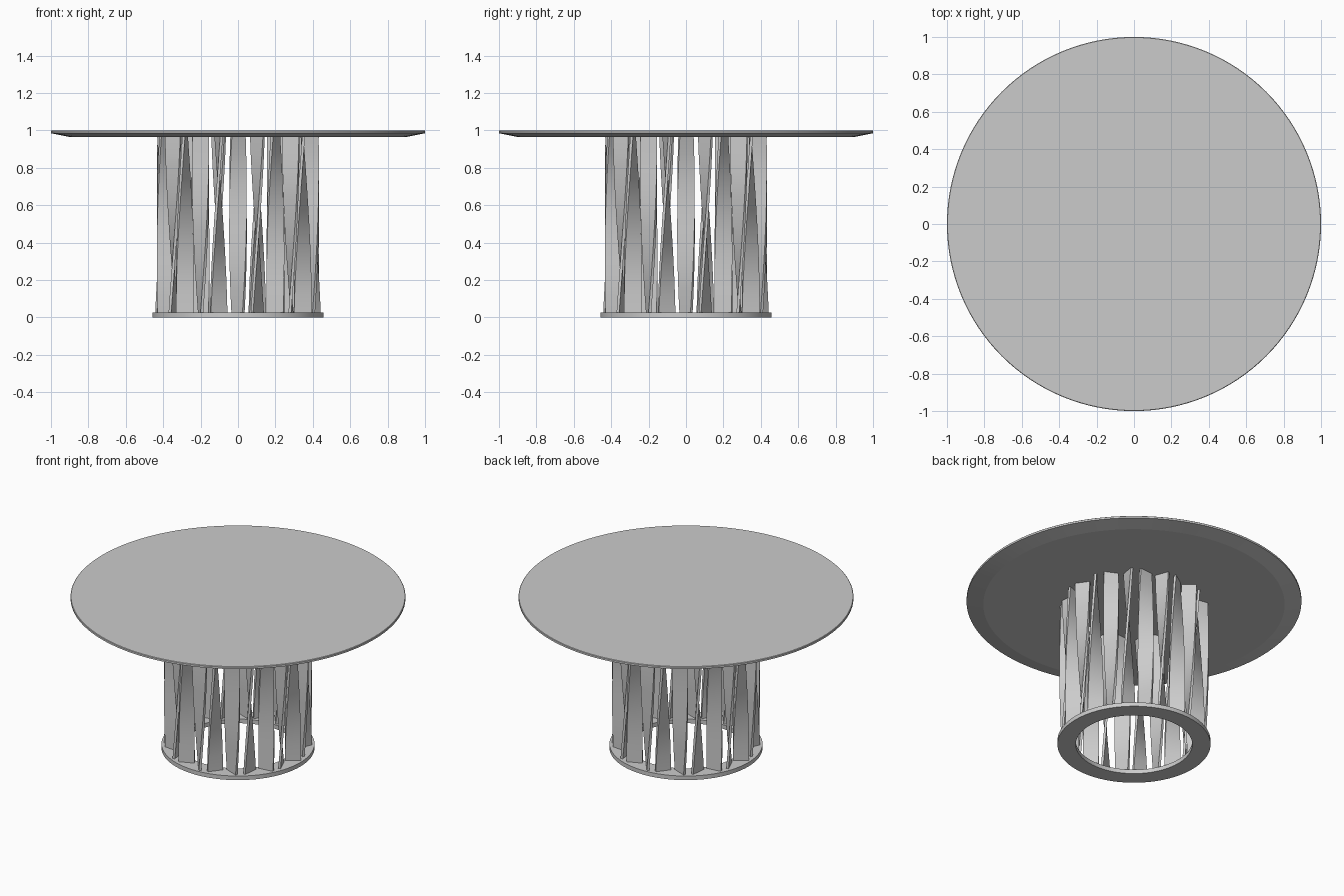
import bpy, bmesh
from math import pi, radians
from mathutils import Matrix, Vector

if "Cube" in bpy.data.objects:
    bpy.data.objects.remove(bpy.data.objects["Cube"])

GREY = (0.6, 0.6, 0.6, 1)
grey = bpy.data.materials.new("light grey")
grey.use_nodes = True
grey.diffuse_color = GREY
grey.node_tree.nodes["Principled BSDF"].inputs["Base Color"].default_value = GREY


def finish(name, bm):
    bmesh.ops.recalc_face_normals(bm, faces=bm.faces)
    mesh = bpy.data.meshes.new(name)
    bm.to_mesh(mesh)
    bm.free()
    mesh.materials.append(grey)
    obj = bpy.data.objects.new(name, mesh)
    bpy.context.collection.objects.link(obj)
    bpy.ops.object.select_all(action="DESELECT")
    obj.select_set(True)
    bpy.context.view_layer.objects.active = obj
    bpy.ops.object.shade_smooth_by_angle(angle=radians(10))
    return obj


def lathe(name, profile, steps=128):
    """Revolve a closed (radius, height) outline around z."""
    bm = bmesh.new()
    verts = [bm.verts.new((r, 0, z)) for r, z in profile]
    edges = [bm.edges.new((a, b)) for a, b in zip(verts, verts[1:] + verts[:1])]
    bmesh.ops.spin(bm, geom=verts + edges, cent=(0, 0, 0), axis=(0, 0, 1),
                   angle=2 * pi, steps=steps, use_merge=True)
    bmesh.ops.remove_doubles(bm, verts=bm.verts, dist=1e-4)
    return finish(name, bm)


def lerp(a, b, t):
    return a + (b - a) * t


def slat(name, around, lean, z0=0.025, z1=0.967, steps=10):
    """Thin plank standing on the ring, twisting along its height."""
    bm = bmesh.new()
    place = Matrix.Rotation(around, 4, "Z") @ Matrix.Translation((0, -0.40, 0))
    rings = []
    for i in range(steps + 1):
        t = i / steps
        half, thick = lerp(0.048, 0.045, t), 0.0075
        turn = place @ Matrix.Rotation(lean + radians(lerp(-52, 35, t)), 4, "Z")
        corners = [(-half, -thick), (half, -thick), (half, thick), (-half, thick)]
        rings.append([bm.verts.new(turn @ Vector((x, y, lerp(z0, z1, t))))
                      for x, y in corners])
    for low, high in zip(rings, rings[1:]):
        for k in range(4):
            n = (k + 1) % 4
            bm.faces.new((low[k], low[n], high[n], high[k]))
    bm.faces.new(rings[0])
    bm.faces.new(rings[-1])
    return finish(name, bm)


# Round top with an undercut edge
lathe("table_top", [(0, 0.965), (0.9, 0.965), (1, 0.985), (1, 0.997), (0.997, 1), (0, 1)])

# Flat floor ring
lathe("base_ring", [(0.348, 0), (0.457, 0), (0.457, 0.027), (0.348, 0.027)])

# Twisted slats, every second one turned a quarter further
COUNT = 24
for i in range(COUNT):
    slat(f"slat_{i + 1}", 2 * pi * i / COUNT, (i % 2) * pi / 2)
